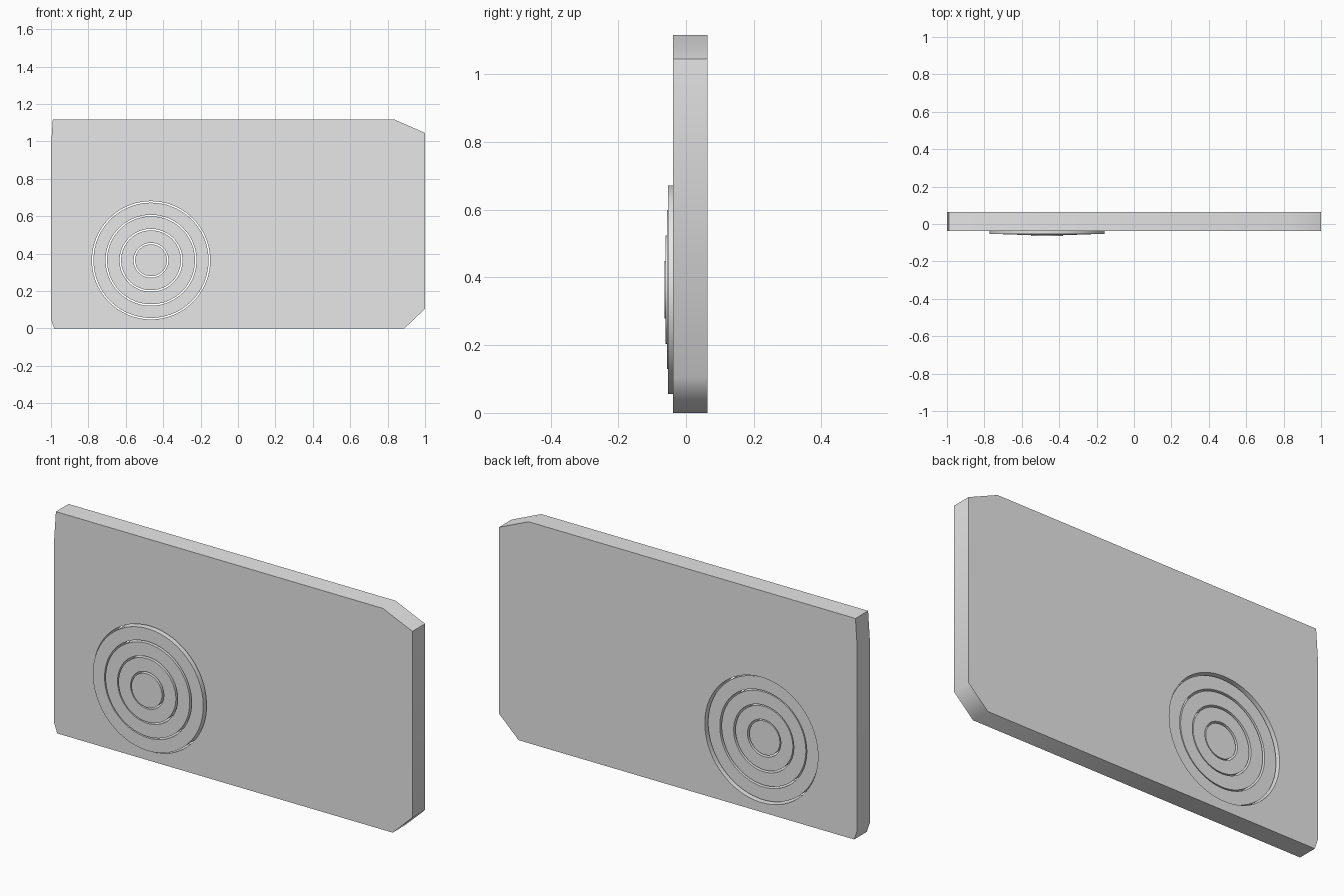
import bpy
import bmesh
import math

cube = bpy.data.objects.get("Cube")
if cube:
    bpy.data.objects.remove(cube, do_unlink=True)

# Single plain grey material
grey = bpy.data.materials.new("light_grey")
grey.use_nodes = True
grey.diffuse_color = (0.8, 0.8, 0.8, 1)
grey.node_tree.nodes["Principled BSDF"].inputs["Base Color"].default_value = (0.8, 0.8, 0.8, 1)

CX, CZ = -0.465, 0.364   # centre of the concentric rings
THICK = 0.101            # every piece has the same thickness
GAP = 0.008              # slot between neighbouring pieces


def circle(radius, sides=96):
    steps = [2 * math.pi * i / sides for i in range(sides)]
    return [(CX + radius * math.cos(a), CZ + radius * math.sin(a)) for a in steps]


def plate(name, loops, front):
    """Fill nested outlines in the xz plane and extrude them backwards."""
    bm = bmesh.new()
    for loop in loops:
        verts = [bm.verts.new((x, front, z)) for x, z in loop]
        for a, b in zip(verts, verts[1:] + verts[:1]):
            bm.edges.new((a, b))
    bmesh.ops.triangle_fill(bm, edges=bm.edges[:], use_beauty=True, normal=(0, -1, 0))
    out = bmesh.ops.extrude_face_region(bm, geom=bm.faces[:], use_keep_orig=True)
    moved = [g for g in out["geom"] if isinstance(g, bmesh.types.BMVert)]
    bmesh.ops.translate(bm, verts=moved, vec=(0, THICK, 0))
    bmesh.ops.recalc_face_normals(bm, faces=bm.faces[:])
    mesh = bpy.data.meshes.new(name)
    bm.to_mesh(mesh)
    bm.free()
    mesh.materials.append(grey)
    obj = bpy.data.objects.new(name, mesh)
    bpy.context.collection.objects.link(obj)
    bpy.ops.object.select_all(action="DESELECT")
    obj.select_set(True)
    bpy.context.view_layer.objects.active = obj
    bpy.ops.object.shade_smooth_by_angle(angle=math.radians(50))


# Panel with clipped corners and a round opening
radii = [0.308, 0.235, 0.16, 0.085]
outline = [(-1, 0.05), (-0.983, 0), (0.89, 0), (1, 0.105),
           (1, 1.045), (0.835, 1.117), (-0.99, 1.117), (-1, 0.97)]
plate("panel", [outline, circle(radii[0] + GAP)], -0.038)

# Concentric rings, each stepped a little further forward
names = ["outer_ring", "middle_ring", "inner_ring", "centre_disc"]
for i, (name, radius) in enumerate(zip(names, radii)):
    loops = [circle(radius)]
    if i < len(radii) - 1:
        loops.append(circle(radii[i + 1] + GAP))
    plate(name, loops, -0.053 - 0.0035 * i)
